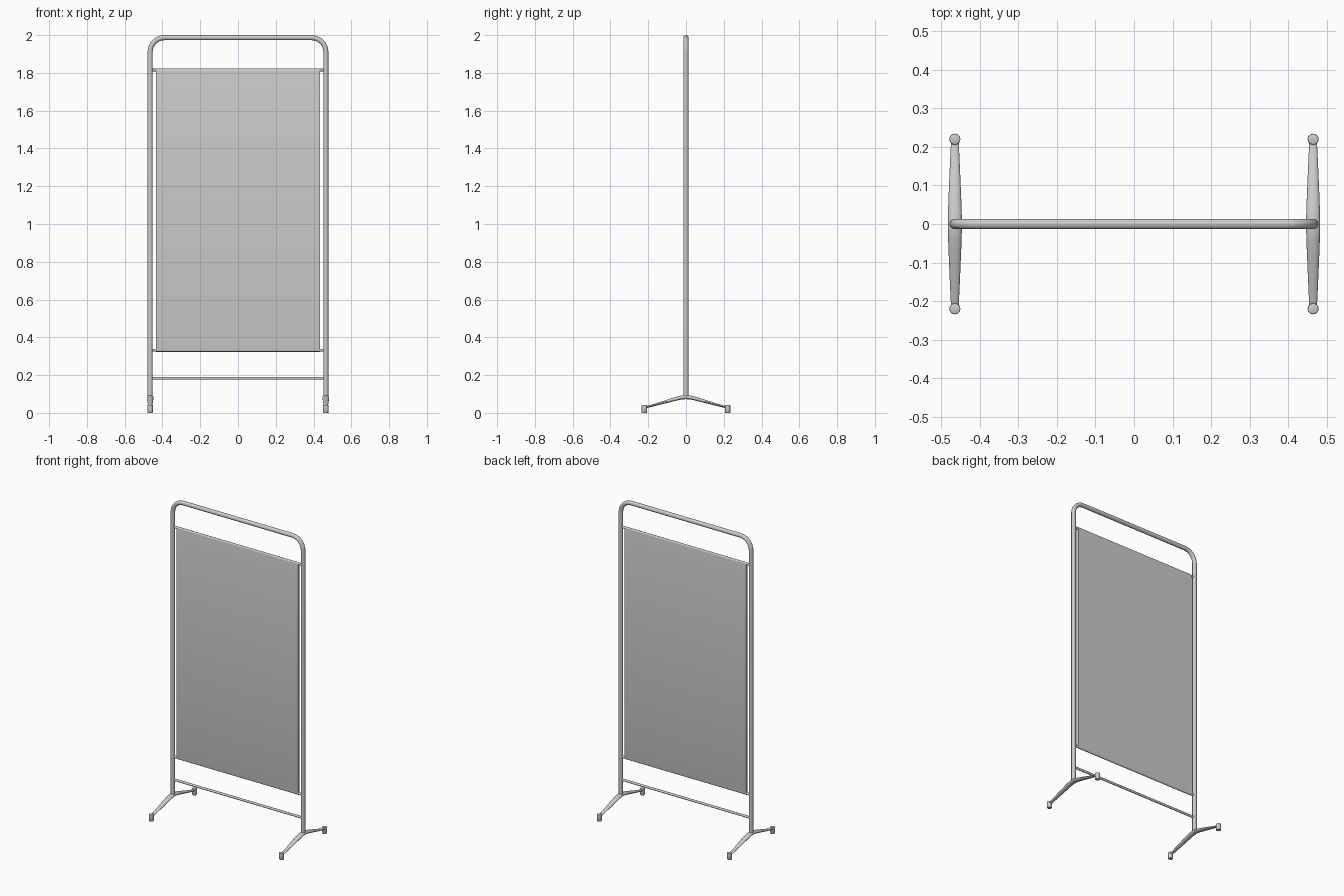
import bpy, bmesh, math
from mathutils import Vector

if "Cube" in bpy.data.objects:
    bpy.data.objects.remove(bpy.data.objects["Cube"])

POST_X = 0.465
TUBE_R = 0.0135


def finish(name, bm, angle=40):
    bmesh.ops.recalc_face_normals(bm, faces=bm.faces)
    me = bpy.data.meshes.new(name)
    bm.to_mesh(me)
    bm.free()
    ob = bpy.data.objects.new(name, me)
    bpy.context.collection.objects.link(ob)
    bpy.ops.object.select_all(action='DESELECT')
    ob.select_set(True)
    bpy.context.view_layer.objects.active = ob
    bpy.ops.object.shade_smooth_by_angle(angle=math.radians(angle))
    return ob


def sweep(name, path, normal, sizes, sides=16):
    """Elliptical tube along a planar path; sizes = (half size along normal, across)."""
    bm = bmesh.new()
    pts = [Vector(p) for p in path]
    n = Vector(normal)
    rings = []
    for i, p in enumerate(pts):
        t = (pts[min(i + 1, len(pts) - 1)] - pts[max(i - 1, 0)]).normalized()
        side = t.cross(n)
        a, b = sizes[i]
        rings.append([bm.verts.new(p + n * a * math.cos(k * math.tau / sides)
                                   + side * b * math.sin(k * math.tau / sides))
                      for k in range(sides)])
    for r, s in zip(rings, rings[1:]):
        for k in range(sides):
            j = (k + 1) % sides
            bm.faces.new((r[k], r[j], s[j], s[k]))
    bm.faces.new(rings[0])
    bm.faces.new(rings[-1])
    return finish(name, bm)


# Bent tube frame: two posts and rounded top
R, TOP, STEPS = 0.075, 2.0 - TUBE_R, 8
right = [(POST_X, 0, 0.08)]
for i in range(STEPS + 1):
    a = math.pi / 2 * i / STEPS
    right.append((POST_X - R + R * math.cos(a), 0, TOP - R + R * math.sin(a)))
path = right + [(-x, y, z) for x, y, z in reversed(right)]
sweep("tube_frame", path, (0, 1, 0), [(TUBE_R, TUBE_R)] * len(path))

# Cross rails
for name, z in (("top_rail", 1.815), ("bottom_rail", 0.332), ("lower_brace", 0.183)):
    sweep(name, [(-POST_X, 0, z), (POST_X, 0, z)], (0, 1, 0), [(0.0075, 0.0075)] * 2, 12)

# Fabric panel looped around the upper two rails
bm = bmesh.new()
r, loop = 0.0085, []
for zc, start in ((1.815, 0), (0.332, math.pi)):
    for i in range(9):
        a = start + math.pi * i / 8
        loop.append((r * math.cos(a), zc + r * math.sin(a)))
ends = [[bm.verts.new((x, y, z)) for y, z in loop] for x in (-0.433, 0.433)]
for k in range(len(loop)):
    j = (k + 1) % len(loop)
    bm.faces.new((ends[0][k], ends[0][j], ends[1][j], ends[1][k]))
for e in ends:
    bm.faces.new(e)
finish("fabric_panel", bm)

# Arched tapering feet with round end pads
half = [(0.215, 0.029, 0.010, 0.005), (0.15, 0.047, 0.013, 0.0065),
        (0.08, 0.067, 0.016, 0.009), (0.04, 0.078, 0.0175, 0.010),
        (0.02, 0.082, 0.018, 0.0105), (0, 0.083, 0.018, 0.0105)]
arch = [(-y, z, a, b) for y, z, a, b in half] + half[-2::-1]
for label, sx in (("left", -1), ("right", 1)):
    x = sx * POST_X
    sweep(label + "_foot", [(x, y, z) for y, z, _, _ in arch], (1, 0, 0),
          [(a, b) for _, _, a, b in arch])
    for end, sy in (("front", -1), ("back", 1)):
        y = sy * 0.22
        prof = [(0, 0.013), (0.002, 0.0145), (0.038, 0.0145), (0.041, 0.0135), (0.0425, 0.010)]
        pad = sweep(f"{label}_{end}_pad", [(x, y, z) for z, _ in prof], (0, 1, 0),
                    [(q, q) for _, q in prof])
